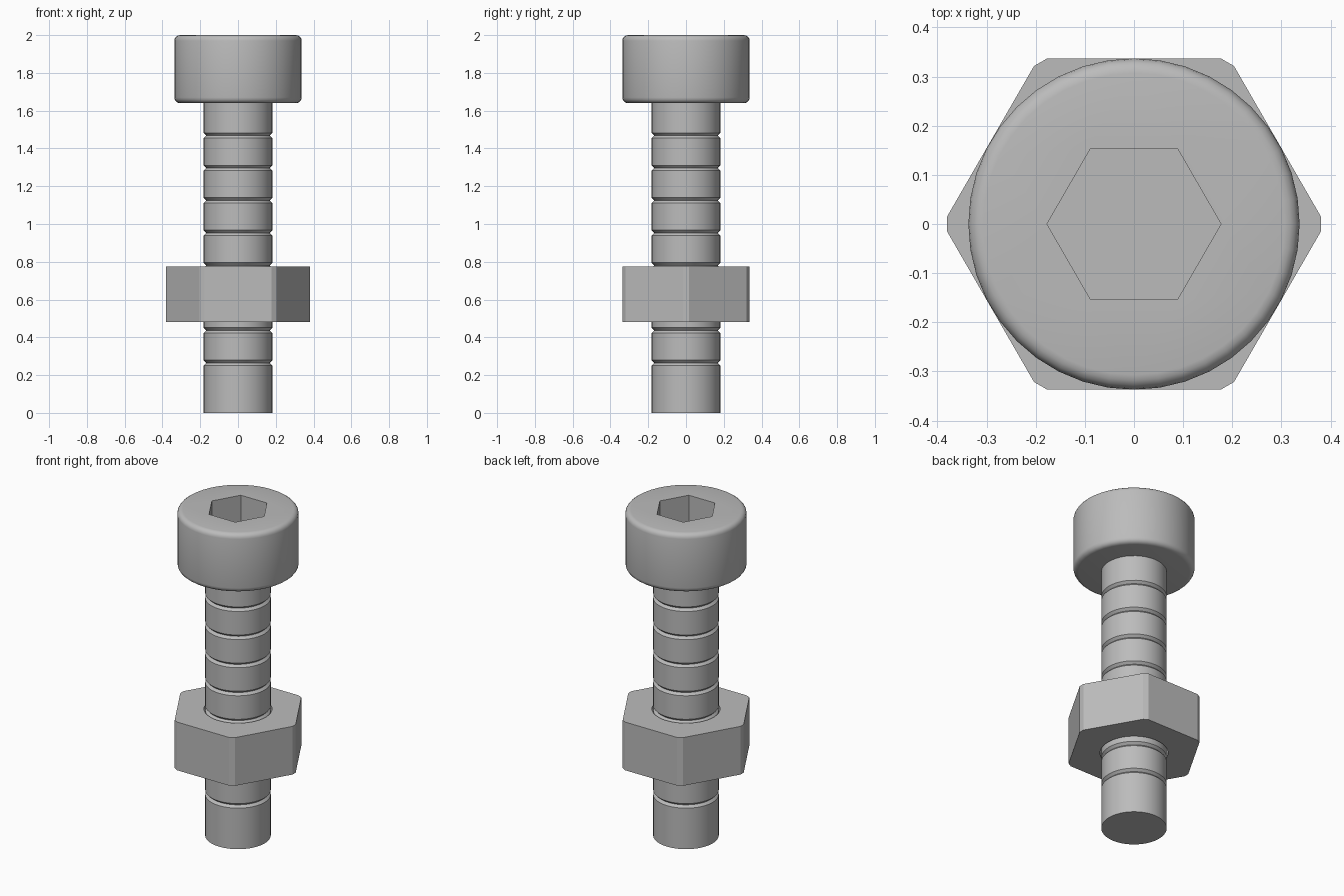
import bpy, bmesh
from math import sin, cos, pi, radians

if "Cube" in bpy.data.objects:
    bpy.data.objects.remove(bpy.data.objects["Cube"])

SIDES = 40
steel = bpy.data.materials.new("steel_grey")
steel.use_nodes = True
GREY = (0.5, 0.5, 0.5, 1)
steel.diffuse_color = GREY
steel.node_tree.nodes["Principled BSDF"].inputs["Base Color"].default_value = GREY


def circle(r, n=SIDES):
    return [(r * cos(2 * pi * i / n), r * sin(2 * pi * i / n)) for i in range(n)]


def ring(bm, points, z):
    return [bm.verts.new((x, y, z)) for x, y in points]


def skin(bm, rings):
    # Join equal rings with quads
    for a, b in zip(rings, rings[1:]):
        for i in range(len(a)):
            j = (i + 1) % len(a)
            bm.faces.new((a[i], a[j], b[j], b[i]))


def annulus(bm, outer, inner):
    # Flat face between an outer and an inner outline
    edges = []
    for loop in (outer, inner):
        for i, v in enumerate(loop):
            w = loop[(i + 1) % len(loop)]
            edges.append(bm.edges.get((v, w)) or bm.edges.new((v, w)))
    bmesh.ops.triangle_fill(bm, edges=edges, use_beauty=True)


def finish(bm, name, angle):
    bmesh.ops.recalc_face_normals(bm, faces=bm.faces)
    mesh = bpy.data.meshes.new(name)
    bm.to_mesh(mesh)
    bm.free()
    mesh.materials.append(steel)
    ob = bpy.data.objects.new(name, mesh)
    bpy.context.collection.objects.link(ob)
    bpy.ops.object.select_all(action='DESELECT')
    ob.select_set(True)
    bpy.context.view_layer.objects.active = ob
    bpy.ops.object.shade_smooth_by_angle(angle=radians(angle))


# Head: rounded cylinder with a hexagonal socket
R, LOW, TOP, ROUND, STEPS = 0.337, 1.64, 2.0, 0.03, 4
arc = [pi / 2 * i / STEPS for i in range(STEPS + 1)]
profile = [(R - ROUND + ROUND * sin(a), LOW + ROUND - ROUND * cos(a)) for a in arc]
profile += [(R - ROUND + ROUND * cos(a), TOP - ROUND + ROUND * sin(a)) for a in arc]
bm = bmesh.new()
rings = [ring(bm, circle(r), z) for r, z in profile]
skin(bm, rings)
bm.faces.new(rings[0])
socket = [ring(bm, circle(0.177, 6), z) for z in (TOP, TOP - 0.2)]
skin(bm, socket)
bm.faces.new(socket[1])
annulus(bm, rings[-1], socket[0])
finish(bm, "head", 30)

# Shank: cylinder with evenly spaced V grooves
SHANK, DEPTH, HALF = 0.182, 0.014, 0.014
profile = [(SHANK, 0)]
for i in range(8):
    z = 0.265 + 0.172 * i
    profile += [(SHANK, z - HALF), (SHANK - DEPTH, z), (SHANK, z + HALF)]
profile.append((SHANK, LOW + 0.01))
bm = bmesh.new()
rings = [ring(bm, circle(r), z) for r, z in profile]
skin(bm, rings)
bm.faces.new(rings[0])
bm.faces.new(rings[-1])
finish(bm, "shank", 30)

# Nut: hexagon with trimmed corners and a round bore
corners, cut = circle(0.389, 6), 0.046
outline = []
for i, (x, y) in enumerate(corners):
    for px, py in (corners[i - 1], corners[(i + 1) % 6]):
        outline.append((x + (px - x) * cut, y + (py - y) * cut))
bm = bmesh.new()
outer = [ring(bm, outline, z) for z in (0.48, 0.775)]
bore = [ring(bm, circle(0.189), z) for z in (0.48, 0.775)]
skin(bm, outer)
skin(bm, bore)
for o, b in zip(outer, bore):
    annulus(bm, o, b)
finish(bm, "nut", 20)
